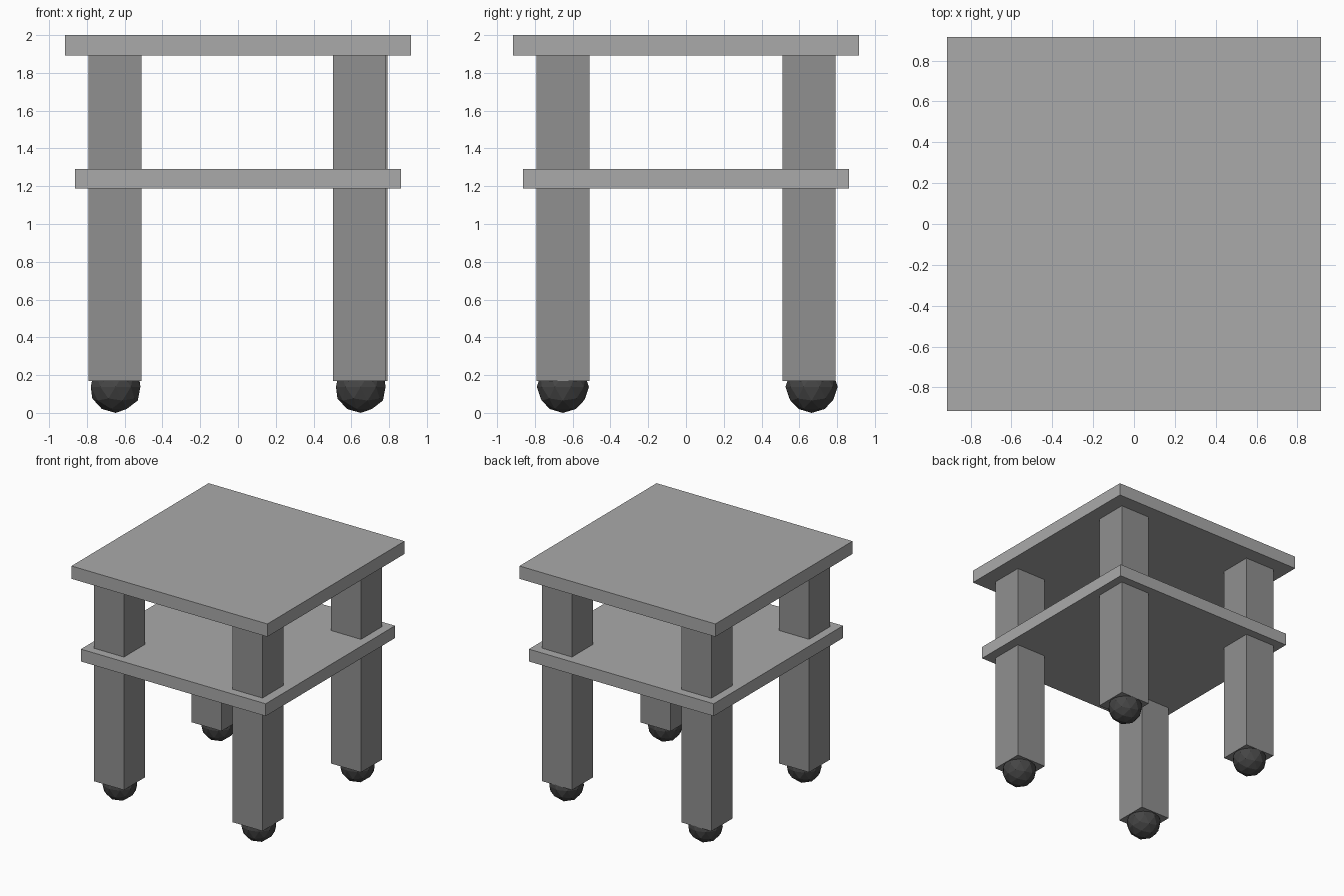
import bpy

if "Cube" in bpy.data.objects:
    bpy.data.objects.remove(bpy.data.objects["Cube"])


def material(name, v):
    mat = bpy.data.materials.new(name)
    mat.diffuse_color = (v, v, v, 1)
    mat.use_nodes = True
    mat.node_tree.nodes["Principled BSDF"].inputs["Base Color"].default_value = mat.diffuse_color
    return mat


board_grey = material("board_grey", 0.40)
leg_grey = material("leg_grey", 0.28)
dark = material("dark_rubber", 0.06)


def box(name, x, y, z0, z1, width, mat):
    """Square box centred on x, y and spanning z0 to z1."""
    bpy.ops.mesh.primitive_cube_add(size=1, location=(x, y, (z0 + z1) / 2))
    ob = bpy.context.object
    ob.name = name
    ob.scale = (width, width, z1 - z0)
    bpy.ops.object.transform_apply(location=False, rotation=False, scale=True)
    ob.data.materials.append(mat)


# Table top and lower shelf
box("table_top", 0, 0, 1.892, 2.0, 1.83, board_grey)
box("shelf", 0, 0, 1.188, 1.292, 1.726, board_grey)

# Four legs, each on a low-poly ball foot
RADIUS = 0.138
corners = {
    "front_left": (-0.651, -0.652),
    "front_right": (0.643, -0.652),
    "back_left": (-0.651, 0.651),
    "back_right": (0.651, 0.651),
}
for name, (x, y) in corners.items():
    box(name + "_leg", x, y, 0.169, 1.9, 0.28, leg_grey)
    foot_x = 0.65 if x > 0 else -0.648
    foot_y = 0.665 if y > 0 else -0.652
    bpy.ops.mesh.primitive_ico_sphere_add(
        subdivisions=2, radius=RADIUS, location=(foot_x, foot_y, RADIUS))
    foot = bpy.context.object
    foot.name = name + "_foot"
    foot.data.materials.append(dark)
